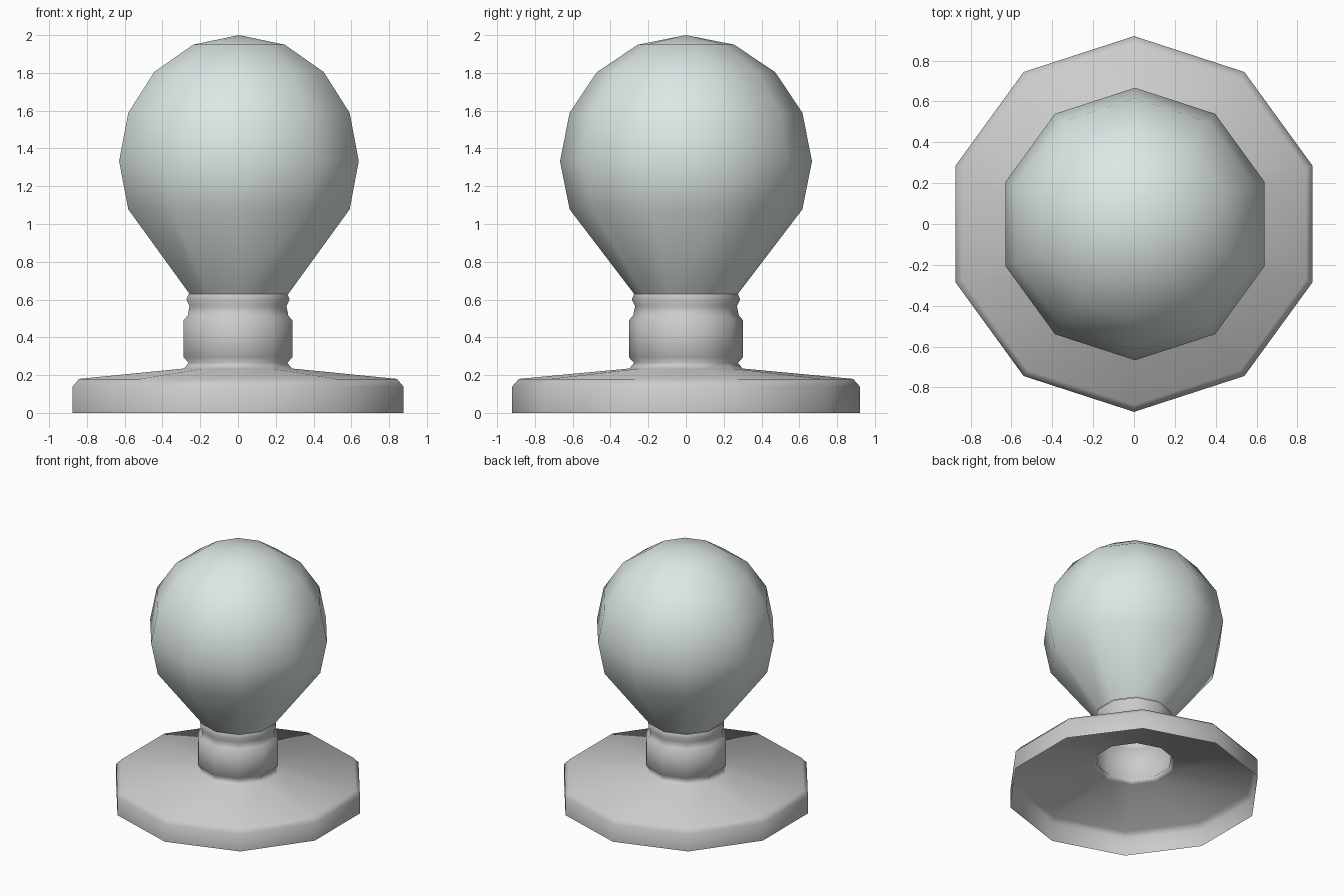
import bpy, bmesh
from math import sin, cos, pi, radians

if "Cube" in bpy.data.objects:
    bpy.data.objects.remove(bpy.data.objects["Cube"])

SIDES = 10


def lathe(name, profile, offset=0.0):
    """Spin a (radius, height) profile into a smooth ten-sided open shell."""
    bm = bmesh.new()
    rings = []
    for r, z in profile:
        if r == 0:
            rings.append([bm.verts.new((offset, 0, z))] * SIDES)
        else:
            rings.append([bm.verts.new((offset + r * cos(pi / 2 + 2 * pi * i / SIDES),
                                        r * sin(pi / 2 + 2 * pi * i / SIDES), z))
                          for i in range(SIDES)])
    for low, high in zip(rings, rings[1:]):
        for i in range(SIDES):
            j = (i + 1) % SIDES
            corners = [low[i], low[j], high[j], high[i]]
            bm.faces.new(list(dict.fromkeys(corners)))
    for f in bm.faces:
        f.smooth = True
    mesh = bpy.data.meshes.new(name)
    bm.to_mesh(mesh)
    bm.free()
    obj = bpy.data.objects.new(name, mesh)
    bpy.context.collection.objects.link(obj)
    return obj


# Hollow base plate with the ridged socket neck
lathe("base_socket", [
    (0.92, 0.0), (0.92, 0.14), (0.885, 0.18), (0.30, 0.235),
    (0.275, 0.265), (0.303, 0.295), (0.303, 0.49), (0.28, 0.515),
    (0.27, 0.565), (0.287, 0.60), (0.275, 0.63)])

# Bulb: tapered throat running into a sphere, open at the bottom
R, CZ = 0.667, 1.333
sphere = [(R * cos(radians(22.5 * k)), CZ + R * sin(radians(22.5 * k))) for k in range(-1, 4)]
bulb = lathe("bulb", [(0.275, 0.63)] + sphere + [(0, 2.0)], offset=0.005)

glass = bpy.data.materials.new("pale_glass")
glass.diffuse_color = (0.72, 0.80, 0.78, 1)
glass.use_nodes = True
glass.node_tree.nodes["Principled BSDF"].inputs["Base Color"].default_value = glass.diffuse_color
bulb.data.materials.append(glass)
